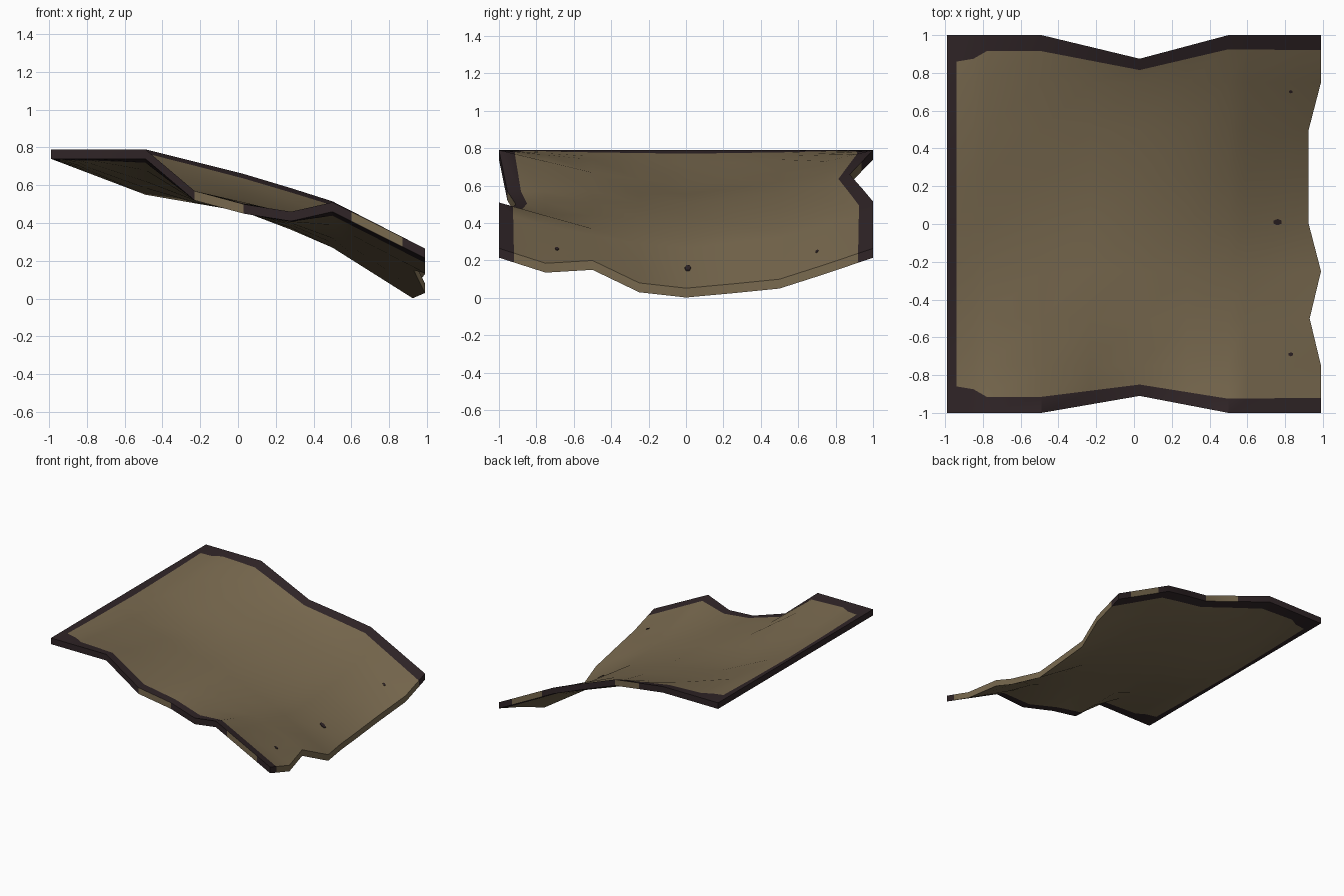
import bpy, bmesh
from mathutils import Vector

if "Cube" in bpy.data.objects:
    bpy.data.objects.remove(bpy.data.objects["Cube"])


def material(name, rgb):
    m = bpy.data.materials.new(name)
    m.diffuse_color = (*rgb, 1)
    m.use_nodes = True
    m.node_tree.nodes["Principled BSDF"].inputs["Base Color"].default_value = m.diffuse_color
    return m


hide = material("tan cloth", (0.19, 0.142, 0.078))
trim = material("dark trim", (0.029, 0.018, 0.020))
THICK = 0.05

# sagging sheet: heights of the upper side along y for each x station
YS = [-1, -0.75, -0.5, -0.25, 0, 0.25, 0.5, 0.75, 1]
SAG = {
    -0.99: [0.79] * 9,
    -0.49: [0.79, 0.73, 0.67, 0.635, 0.60, 0.635, 0.67, 0.73, 0.79],
    -0.23: [0.57, 0.57, 0.57, 0.56, 0.555, 0.585, 0.62, 0.67, 0.725],
    0.03: [0.50, 0.51, 0.51, 0.51, 0.51, 0.535, 0.56, 0.61, 0.66],
    0.28: [0.46, 0.45, 0.44, 0.425, 0.415, 0.44, 0.47, 0.52, 0.585],
    0.50: [0.51, 0.44, 0.37, 0.345, 0.32, 0.35, 0.38, 0.445, 0.515],
    0.99: [0.265, 0.185, 0.20, 0.08, 0.052, 0.075, 0.10, 0.18, 0.265],
}
LOW_EDGE = [0.99, 0.99, 0.93, 0.99, 0.925, 0.925, 0.925, 0.99, 0.99]


def lerp_table(keys, vals, t):
    for k0, k1, a, b in zip(keys, keys[1:], vals, vals[1:]):
        if t <= k1:
            return a + (b - a) * (t - k0) / (k1 - k0)
    return vals[-1]


def height(x, v):
    return lerp_table(list(SAG), [lerp_table(YS, row, v) for row in SAG.values()], x)


def side_edge(x, s):
    pinch = 0.875 if s > 0 else 0.91
    return lerp_table([-0.99, -0.49, 0.03, 0.5, 0.99], [1, 1, pinch, 1, 1], x)


def trim_width(x):
    return lerp_table([-0.99, -0.94, -0.85, -0.78, -0.49, 0.03, 0.5, 0.99],
                      [0.14, 0.14, 0.125, 0.085, 0.085, 0.06, 0.075, 0.08], x)


def sheet_point(x, row, rows):
    """Point on the upper side; the outer two rows on each side form the trim."""
    s = -1 if row < rows / 2 else 1
    if row in (0, 1, rows - 2, rows - 1):
        edge = side_edge(x, s)
        y = edge if row in (0, rows - 1) else edge - trim_width(x)
        v = s * (0.75 + 0.25 * (y - 0.75) / (edge - 0.75))
        y *= s
    else:
        y = v = YS[row - 1]
    px = x
    if x > 0.5:
        px = 0.5 + (x - 0.5) * (lerp_table(YS, LOW_EDGE, v) - 0.5) / 0.49
    return Vector((px, y, height(x, v)))


# hanging sheet
xs = [-0.99, -0.94, -0.85, -0.78, -0.49, -0.23, 0.03, 0.28, 0.5, 0.6, 0.87, 0.99]
rows = len(YS) + 2
bm = bmesh.new()
grid = [[bm.verts.new(sheet_point(x, r, rows)) for r in range(rows)] for x in xs]
for i in range(len(xs) - 1):
    for r in range(rows - 1):
        f = bm.faces.new((grid[i][r], grid[i + 1][r], grid[i + 1][r + 1], grid[i][r + 1]))
        f.material_index = int(i == 0 or r in (0, rows - 2))

# lower side and rim
ext = bmesh.ops.extrude_face_region(bm, geom=bm.faces[:], use_keep_orig=True)
bmesh.ops.translate(bm, vec=(0, 0, -THICK),
                    verts=[g for g in ext["geom"] if isinstance(g, bmesh.types.BMVert)])
bmesh.ops.recalc_face_normals(bm, faces=bm.faces[:])
for f in bm.faces:
    f.normal_update()
    c = f.calc_center_median()
    if abs(f.normal.z) < 0.05:                      # rim, worn bare in places
        if c.x > 0.9 and abs(f.normal.x) > 0.5:
            f.material_index = int(abs(c.y) > 0.92)
        else:
            f.material_index = int(not (0.6 < c.x < 0.87 or -0.23 < c.x < 0.03))
me = bpy.data.meshes.new("hanging_sheet")
bm.to_mesh(me)
bm.free()
me.materials.append(hide)
me.materials.append(trim)
sheet = bpy.data.objects.new("hanging_sheet", me)
bpy.context.collection.objects.link(sheet)
bpy.context.view_layer.objects.active = sheet
sheet.select_set(True)
bpy.ops.object.shade_smooth_by_angle(angle=0.6)

# small dark stains on the upper side
for n, (x, y, r) in enumerate([(0.83, 0.70, 0.012), (0.76, 0.01, 0.024), (0.83, -0.69, 0.015)]):
    bm = bmesh.new()
    bmesh.ops.create_cone(bm, cap_ends=True, segments=6, radius1=r, radius2=r, depth=0.006)
    for v in bm.verts:
        px = x + v.co.x
        py = y + v.co.y * 0.7
        edge = lerp_table(YS, LOW_EDGE, py)
        u = 0.5 + (px - 0.5) * 0.49 / (edge - 0.5)
        v.co = (px, py, height(u, py) + v.co.z + 0.002)
    me = bpy.data.meshes.new("stain")
    bm.to_mesh(me)
    bm.free()
    me.materials.append(trim)
    bpy.context.collection.objects.link(bpy.data.objects.new(f"stain_{n + 1}", me))
